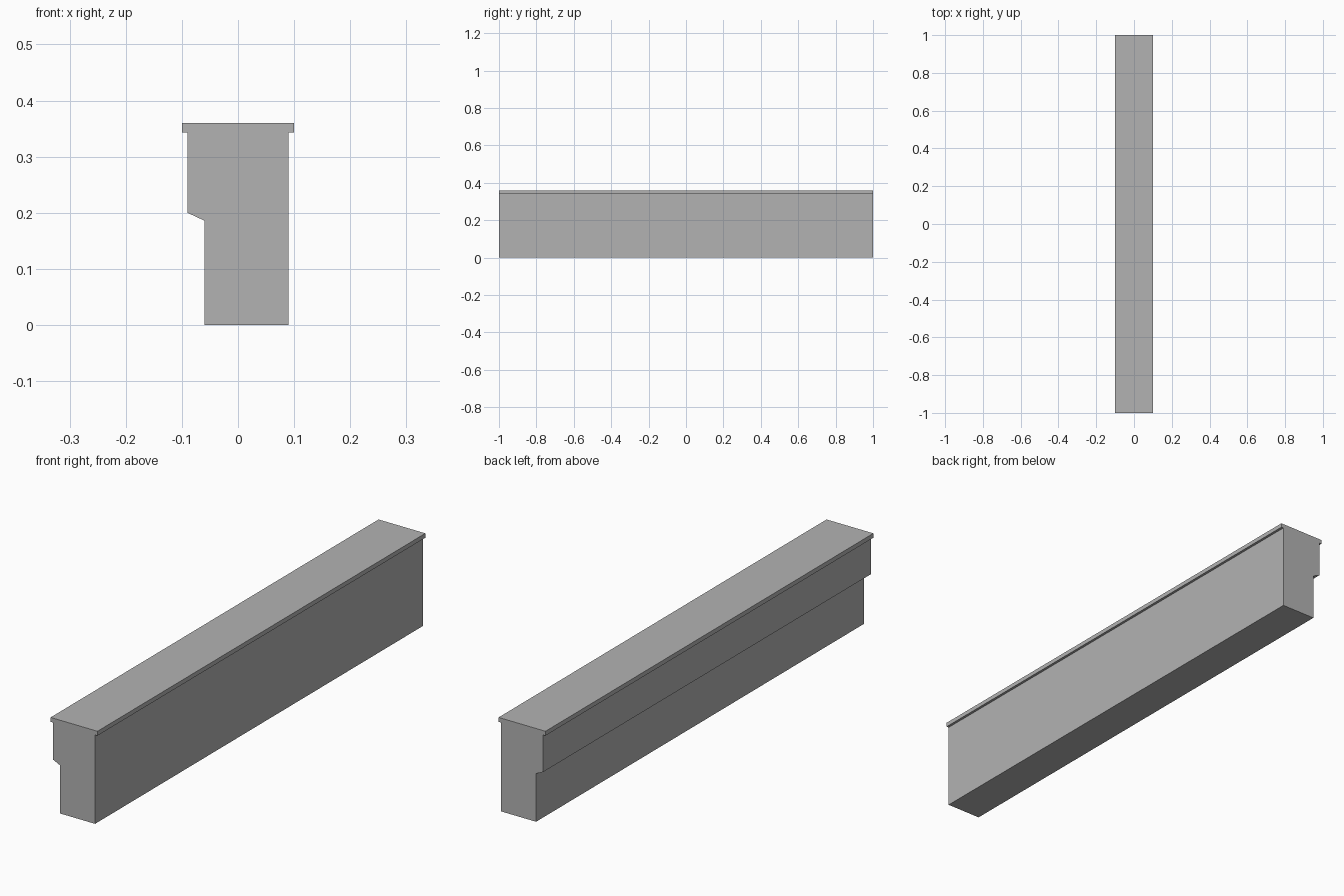
import bpy
import bmesh

cube = bpy.data.objects.get("Cube")
if cube:
    bpy.data.objects.remove(cube, do_unlink=True)

# Plain grey material
grey = bpy.data.materials.new("concrete grey")
grey.use_nodes = True
color = (0.45, 0.45, 0.45, 1)
grey.diffuse_color = color
grey.node_tree.nodes["Principled BSDF"].inputs["Base Color"].default_value = color

# Wall cross-section (x, z): stepped base, upper body and overhanging cap
profile = [
    (-0.06, 0), (0.09, 0), (0.09, 0.343), (0.1, 0.343), (0.1, 0.36),
    (-0.1, 0.36), (-0.1, 0.343), (-0.09, 0.343), (-0.09, 0.2), (-0.06, 0.186),
]
length = 2

# Sweep the section along the wall
bm = bmesh.new()
end = bm.faces.new([bm.verts.new((x, -length / 2, z)) for x, z in profile])
swept = bmesh.ops.extrude_face_region(bm, geom=[end], use_keep_orig=True)
moved = [v for v in swept["geom"] if isinstance(v, bmesh.types.BMVert)]
bmesh.ops.translate(bm, verts=moved, vec=(0, length, 0))
bmesh.ops.recalc_face_normals(bm, faces=bm.faces)

mesh = bpy.data.meshes.new("parapet_wall")
bm.to_mesh(mesh)
bm.free()
mesh.materials.append(grey)
wall = bpy.data.objects.new("parapet_wall", mesh)
bpy.context.collection.objects.link(wall)
